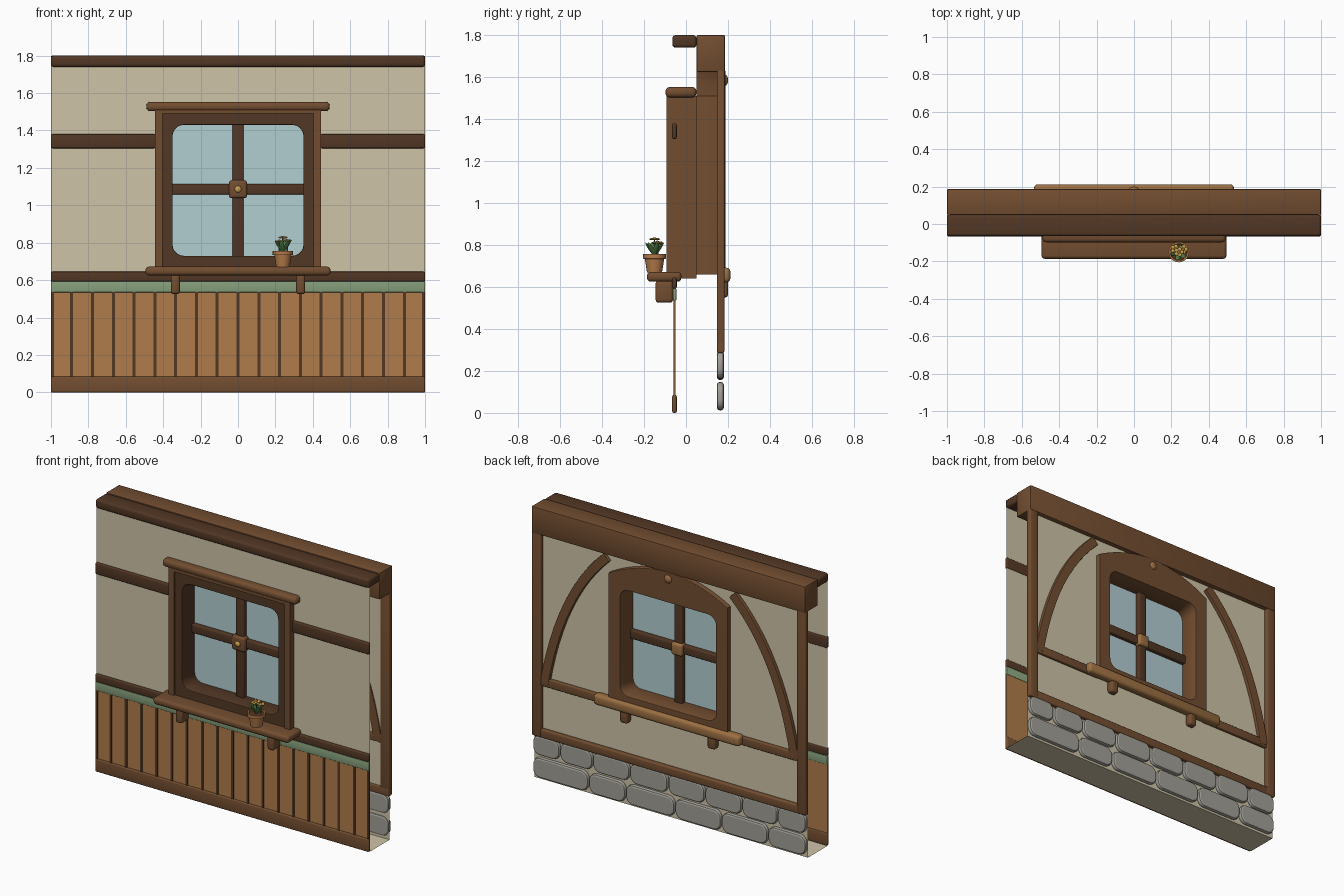
import bpy, bmesh, math, random
from mathutils import Vector, Matrix

if "Cube" in bpy.data.objects:
    bpy.data.objects.remove(bpy.data.objects["Cube"])
random.seed(4)

def mat(name, *c):
    m = bpy.data.materials.new(name)
    m.diffuse_color = (*c, 1)
    m.use_nodes = True
    m.node_tree.nodes["Principled BSDF"].inputs["Base Color"].default_value = m.diffuse_color
    return m

WOOD = mat("wood", .17, .075, .03)
DARK = mat("dark_wood", .085, .038, .018)
TAN = mat("tan_board", .43, .2, .067)
PALE = mat("pale_wood", .33, .16, .055)
PLASTER = mat("plaster", .62, .55, .39)
GREEN = mat("green_trim", .24, .35, .2)
GLASS = mat("glass", .45, .62, .65)
STONE = mat("stone", .36, .35, .31)
CLAY = mat("clay", .46, .2, .07)
LEAF = mat("leaf", .08, .2, .06)
GOLD = mat("gold", .6, .36, .07)

def finish(name, bm, m):
    me = bpy.data.meshes.new(name)
    bm.to_mesh(me)
    bm.free()
    o = bpy.data.objects.new(name, me)
    bpy.context.collection.objects.link(o)
    me.materials.append(m)
    return o

def box(name, x, y, z, m, bev=0.0, seg=3):
    bm = bmesh.new()
    bmesh.ops.create_cube(bm, size=1)
    for v in bm.verts:
        v.co = Vector([(a + b) / 2 + c * (b - a) for (a, b), c in zip((x, y, z), v.co)])
    if bev:
        bmesh.ops.bevel(bm, geom=bm.edges[:], offset=bev, segments=seg, profile=.5, affect='EDGES')
    return finish(name, bm, m)

def outline(name, loops, y0, y1, m, bev=0.0):
    """Extrude closed x/z outlines (later ones are holes) from y0 to y1."""
    cu = bpy.data.curves.new(name, 'CURVE')
    cu.dimensions, cu.fill_mode = '2D', 'BOTH'
    cu.extrude, cu.bevel_depth, cu.bevel_resolution = (y1 - y0) / 2 - bev, bev, 1
    cu.offset = -bev
    for pts in loops:
        s = cu.splines.new('POLY')
        s.points.add(len(pts) - 1)
        for p, (a, b) in zip(s.points, pts):
            p.co = (a, b, 0, 1)
        s.use_cyclic_u = True
    tmp = bpy.data.objects.new(name, cu)
    bpy.context.collection.objects.link(tmp)
    me = bpy.data.meshes.new_from_object(tmp.evaluated_get(bpy.context.evaluated_depsgraph_get()))
    bpy.data.objects.remove(tmp)
    me.transform(Matrix.Translation((0, (y0 + y1) / 2, 0)) @ Matrix.Rotation(math.pi / 2, 4, 'X'))
    me.materials.clear()
    me.materials.append(m)
    o = bpy.data.objects.new(name, me)
    bpy.context.collection.objects.link(o)
    return o

def rect(x, z0, z1, r=0.0):
    if not r:
        return [(-x, z0), (x, z0), (x, z1), (-x, z1)]
    out = []
    for k, (cx, cz) in enumerate([(x - r, z1 - r), (r - x, z1 - r), (r - x, z0 + r), (x - r, z0 + r)]):
        for i in range(6):
            a = math.pi / 2 * (k + i / 5)
            out.append((cx + r * math.cos(a), cz + r * math.sin(a)))
    return out

def lathe(name, prof, loc, m, n=20):
    bm = bmesh.new()
    rings = [[bm.verts.new((r * math.cos(2 * math.pi * i / n), r * math.sin(2 * math.pi * i / n), z))
              for i in range(n)] for r, z in prof]
    for a, b in zip(rings, rings[1:]):
        for i in range(n):
            bm.faces.new((a[i], a[(i + 1) % n], b[(i + 1) % n], b[i]))
    bm.faces.new(rings[0][::-1])
    bm.faces.new(rings[-1])
    o = finish(name, bm, m)
    o.location = loc
    return o

def ball(name, loc, scale, m, rot=Matrix.Identity(4)):
    bm = bmesh.new()
    bmesh.ops.create_uvsphere(bm, u_segments=12, v_segments=8, radius=1)
    bm.transform(Matrix.Translation(loc) @ rot @ Matrix.Diagonal((*scale, 1)))
    return finish(name, bm, m)

# Plaster shell: front and back skins with a window hole, floor, open ends
bm = bmesh.new()
def quad(*pts):
    bm.faces.new([bm.verts.new(p) for p in pts])
for y, flip in ((-.05, False), (.155, True)):
    for x0, x1, z0, z1 in ((-1, -.43, 0, 1.76), (.43, 1, 0, 1.76), (-.43, .43, 0, .68), (-.43, .43, 1.49, 1.76)):
        p = [(x0, y, z0), (x1, y, z0), (x1, y, z1), (x0, y, z1)]
        quad(*(p[::-1] if flip else p))
quad((-1, -.05, 0), (-1, .155, 0), (1, .155, 0), (1, -.05, 0))
finish("plaster_wall", bm, PLASTER)

# Front trim
box("top_rail", (-1, 1), (-.065, .05), (1.74, 1.8), DARK, .015)
box("chair_rail", (-1, 1), (-.066, -.044), (.593, .645), DARK, .008)
box("green_band", (-1, 1), (-.062, -.046), (.535, .593), GREEN, .004)
box("baseboard", (-1, 1), (-.066, -.044), (0, .085), WOOD, .008)
for s in (-1, 1):
    box("middle_rail", tuple(sorted((s, s * .44))), (-.066, -.044), (1.305, 1.38), DARK, .008)
box("wainscot_panel", (-1, 1), (-.055, -.049), (.08, .54), TAN)
for i in range(19):
    x = -1 + i / 9
    x = max(-.992, min(.992, x))
    box("wainscot_batten", (x - .008, x + .008), (-.06, -.054), (.08, .54), DARK)

# Window surround
hole = rect(.35, .73, 1.43, .06)
outline("front_outer_frame", [rect(.445, .64, 1.51), rect(.405, .67, 1.49)], -.092, .05, WOOD)
outline("front_inner_frame", [rect(.406, .66, 1.495), hole], -.082, .06, DARK, .004)
arch = [(-.435, .66), (.435, .66)]
for i in range(17):
    t = 1 - i / 8
    arch.append((.435 * t, 1.51 + .12 * (1 - t * t)))
outline("back_arched_frame", [arch, hole], .05, .188, WOOD, .004)
box("window_head", (-.49, .49), (-.098, .05), (1.503, 1.553), WOOD, .02)
box("window_sill", (-.495, .495), (-.186, -.022), (.625, .672), WOOD, .018)
for x in (-.335, .335):
    box("sill_bracket", (x - .024, x + .024), (-.145, -.062), (.525, .63), WOOD, .015)

# Glass, crossbars, hub
box("glass_pane", (-.36, .36), (.047, .053), (.72, 1.44), GLASS)
box("vertical_muntin", (-.03, .03), (.015, .085), (.72, 1.44), DARK, .008)
box("horizontal_muntin", (-.36, .36), (.018, .082), (1.057, 1.115), DARK, .008)
box("muntin_hub_front", (-.048, .048), (-.003, .05), (1.038, 1.134), WOOD, .014)
box("muntin_hub_back", (-.04, .04), (.05, .105), (1.046, 1.126), PALE, .014)
ball("hub_stud", (0, -.003, 1.086), (.018, .012, .018), GOLD)
ball("arch_peg", (0, .186, 1.585), (.027, .014, .027), PALE)

# Back timber framing
box("top_beam", (-1, 1), (.05, .186), (1.625, 1.8), WOOD, .006, 2)
box("lower_beam", (-1, 1), (.148, .182), (.285, .34), WOOD, .008)
for s in (-1, 1):
    box("corner_post", tuple(sorted((s, s * .935))), (.148, .183), (.29, 1.64), WOOD, .006)
    box("waist_beam", tuple(sorted((s * .95, s * .42))), (.15, .176), (.625, .68), WOOD, .006)
    # curved brace from a quadratic path
    a, c, b = Vector((.915, .64)), Vector((.805, 1.275)), Vector((.46, 1.6))
    inner, outer = [], []
    for i in range(13):
        t = i / 12
        p = a * (1 - t) ** 2 + c * 2 * t * (1 - t) + b * t * t
        d = ((c - a) * (1 - t) + (b - c) * t).normalized()
        n = Vector((d.y, -d.x)) * .03
        outer.append((s * (p + n).x, (p + n).y))
        inner.append((s * (p - n).x, (p - n).y))
    outline("curved_brace", [outer + inner[::-1]], .148, .178, WOOD, .004)
    box("back_sill_bracket", (s * .32 - .028, s * .32 + .028), (.15, .2), (.55, .64), WOOD, .014)
box("back_sill", (-.535, .535), (.15, .212), (.622, .692), PALE, .02)

# Stone footing, two staggered courses
rows = [(.012, .147, [.41, .27, .36, .34, .34, .28]),
        (.157, .295, [.2, .24, .27, .28, .27, .27, .26, .21])]
for z0, z1, widths in rows:
    x = 1.0
    k = 2 / sum(widths)
    for w in widths:
        h = random.uniform(0, .006)
        loop = [(px + x - w * k / 2, pz) for px, pz in rect(w * k / 2 - .004, z0 + h, z1 - h / 2, .05)]
        outline("footing_stone", [loop], .147, .18, STONE, .012)
        x -= w * k

# Flower pot
px, py = .24, -.15
lathe("flower_pot", [(.036, .67), (.046, .733), (.055, .735), (.055, .756), (.046, .756), (.044, .745)],
      (px, py, 0), CLAY)
lathe("pot_soil", [(.045, .742), (.045, .749)], (px, py, 0), DARK)
for i in range(6):
    rot = Matrix.Rotation(i * math.pi / 3 + .3, 4, 'Z') @ Matrix.Rotation(math.radians(35), 4, 'Y')
    ball("leaf", Vector((px, py, .748)) + rot @ Vector((0, 0, .038)), (.006, .014, .04), LEAF, rot)
for dx, dy, top in ((0, 0, .828), (.022, .014, .812), (-.02, .016, .808)):
    lathe("flower_stem", [(.004, .745), (.004, top)], (px + dx, py + dy, 0), LEAF, 6)
    for i in range(5):
        a = i * 2 * math.pi / 5
        ball("petal", (px + dx + .015 * math.cos(a), py + dy + .015 * math.sin(a), top), (.011, .011, .005), GOLD)
    ball("flower_centre", (px + dx, py + dy, top + .003), (.008, .008, .006), CLAY)

# Smooth rounded parts, keep crisp edges
bpy.ops.object.select_all(action='SELECT')
bpy.context.view_layer.objects.active = bpy.context.selected_objects[0]
bpy.ops.object.shade_smooth_by_angle(angle=math.radians(40))
